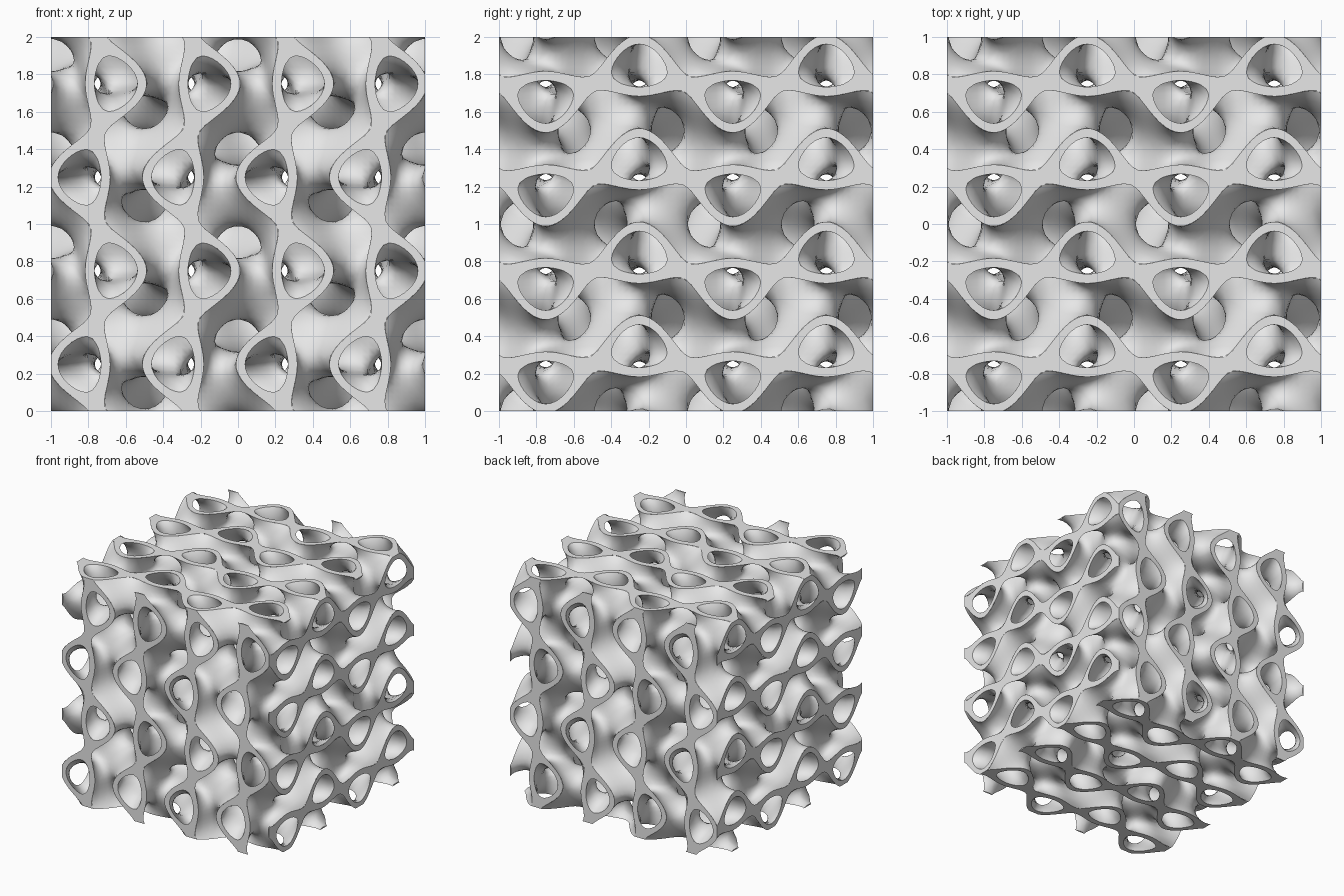
import bpy
import bmesh
from math import sin, cos, tau
from mathutils import Vector

cube = bpy.data.objects.get("Cube")
if cube:
    bpy.data.objects.remove(cube, do_unlink=True)

CELLS = 56        # grid cells across the block
CAP_CELLS = 72    # finer grid for the flat cut faces
WALL = 0.35       # the solid lies where the field is between -WALL and WALL
STEP = 2 / CELLS
PAD = 2           # extra grid cells, trimmed off later


def field(x, y, z):
    """Periodic split surface, one period per unit."""
    x, y, z = x * tau, y * tau, z * tau
    sx, sy, sz, cx, cy, cz = sin(x), sin(y), sin(z), cos(x), cos(y), cos(z)
    a, b, c = 2 * cx * cx - 1, 2 * cy * cy - 1, 2 * cz * cz - 1
    twist = 2 * sx * sy * cz * cx * sx + 2 * sy * sz * cx * cy * sy + 2 * sz * sx * cy * cz * sz
    twist = 2 * (sx * cx * sz * cy + sy * cy * sx * cz + sz * cz * sy * cx)
    return 1.1 * twist - 0.2 * (a * b + b * c + c * a) - 0.4 * (a + b + c)


def settle(p, level):
    """Pull a point onto the exact level of the field."""
    e = STEP * 0.02
    x, y, z = p
    g = field(x, y, z)
    grad = Vector((field(x + e, y, z) - g, field(x, y + e, z) - g, field(x, y, z + e) - g)) / e
    move = grad * ((level - g) / max(grad.length_squared, 1e-6))
    if move.length > STEP * 0.5:
        move *= STEP * 0.5 / move.length
    return p + move


# Sample the field on a padded grid
size = CELLS + 2 * PAD + 1
axis_pos = [-1 + (i - PAD) * STEP for i in range(size)]
grid = [[[field(x, y, z) for z in axis_pos] for y in axis_pos] for x in axis_pos]
UNIT = ((1, 0, 0), (0, 1, 0), (0, 0, 1))


def minus(p, q):
    return (p[0] - q[0], p[1] - q[1], p[2] - q[2])


def wall_net(level):
    """One side of the wall: a quad for each grid edge that crosses the level."""
    sums, quads = {}, []
    for axis in range(3):
        step, eb, ec = UNIT[axis], UNIT[(axis + 1) % 3], UNIT[(axis + 2) % 3]
        dx, dy, dz = step
        for i in range(size - dx):
            for j in range(size - dy):
                row, nxt = grid[i][j], grid[i + dx][j + dy]
                for k in range(size - dz):
                    g0, g1 = row[k], nxt[k + dz]
                    if (g0 < level) == (g1 < level):
                        continue
                    t = (level - g0) / (g1 - g0)
                    hit = Vector((axis_pos[i] + dx * t * STEP,
                                  axis_pos[j] + dy * t * STEP,
                                  axis_pos[k] + dz * t * STEP))
                    p = (i, j, k)
                    pb = minus(p, eb)
                    ring = [p, pb, minus(pb, ec), minus(p, ec)]
                    for cell in ring:
                        entry = sums.setdefault(cell, [Vector(), 0])
                        entry[0] += hit
                        entry[1] += 1
                    if (g0 < g1) != (level > 0):
                        ring.reverse()
                    quads.append(ring)
    index = {cell: n for n, cell in enumerate(sums)}
    verts = [settle(total / count, level) for total, count in sums.values()]
    return verts, [[index[cell] for cell in ring] for ring in quads]


def clip(poly, level, sign):
    """Keep the part of a polygon where sign * (level - value) is positive."""
    out = []
    for n, (q, gq) in enumerate(poly):
        p, gp = poly[n - 1]
        dp, dq = sign * (level - gp), sign * (level - gq)
        if (dp >= 0) != (dq >= 0):
            out.append((p.lerp(q, dp / (dp - dq)), level))
        if dq >= 0:
            out.append((q, gq))
    return out


def add_cap(bm, axis, side):
    """Flat cut face of the solid on one side of the block."""
    n = CAP_CELLS
    b, c = (axis + 1) % 3, (axis + 2) % 3

    def sample(u, v):
        p = Vector()
        p[axis], p[b], p[c] = side, -1 + 2 * u / n, -1 + 2 * v / n
        return p, field(*p)

    points = [[sample(u, v) for v in range(n + 1)] for u in range(n + 1)]
    shared = {}
    for u in range(n):
        for v in range(n):
            poly = [points[u][v], points[u + 1][v], points[u + 1][v + 1], points[u][v + 1]]
            poly = clip(clip(poly, WALL, 1), -WALL, -1)
            ring = []
            for p, _ in poly:
                key = tuple(round(value, 5) for value in p)
                if key not in shared:
                    shared[key] = bm.verts.new(p)
                if shared[key] not in ring:
                    ring.append(shared[key])
            if len(ring) > 2:
                if side < 0:
                    ring.reverse()
                if not bm.faces.get(ring):
                    bm.faces.new(ring)


# Both skins of the wall
verts, faces = [], []
for level in (WALL, -WALL):
    v, f = wall_net(level)
    base = len(verts)
    verts += v
    faces += [[base + n for n in ring] for ring in f]
mesh = bpy.data.meshes.new("lattice_block")
mesh.from_pydata(verts, [], faces)

bm = bmesh.new()
bm.from_mesh(mesh)
for face in bm.faces:
    face.smooth = True

# Trim the skins to the block, then close the cut wall edges
for axis in range(3):
    for side in (-1, 1):
        normal = Vector(UNIT[axis]) * side
        bmesh.ops.bisect_plane(bm, geom=bm.verts[:] + bm.edges[:] + bm.faces[:], dist=1e-6,
                               plane_co=normal, plane_no=normal, clear_outer=True)
for axis in range(3):
    for side in (-1, 1):
        add_cap(bm, axis, side)

# Stand the block on the ground
bmesh.ops.translate(bm, verts=bm.verts[:], vec=(0, 0, 1))
bm.to_mesh(mesh)
bm.free()

# Plain grey
grey = bpy.data.materials.new("light_grey")
grey.use_nodes = True
colour = (0.8, 0.8, 0.8, 1)
grey.diffuse_color = colour
for node in grey.node_tree.nodes:
    if node.type == 'BSDF_PRINCIPLED':
        node.inputs["Base Color"].default_value = colour
mesh.materials.append(grey)

block = bpy.data.objects.new("lattice_block", mesh)
bpy.context.collection.objects.link(block)
